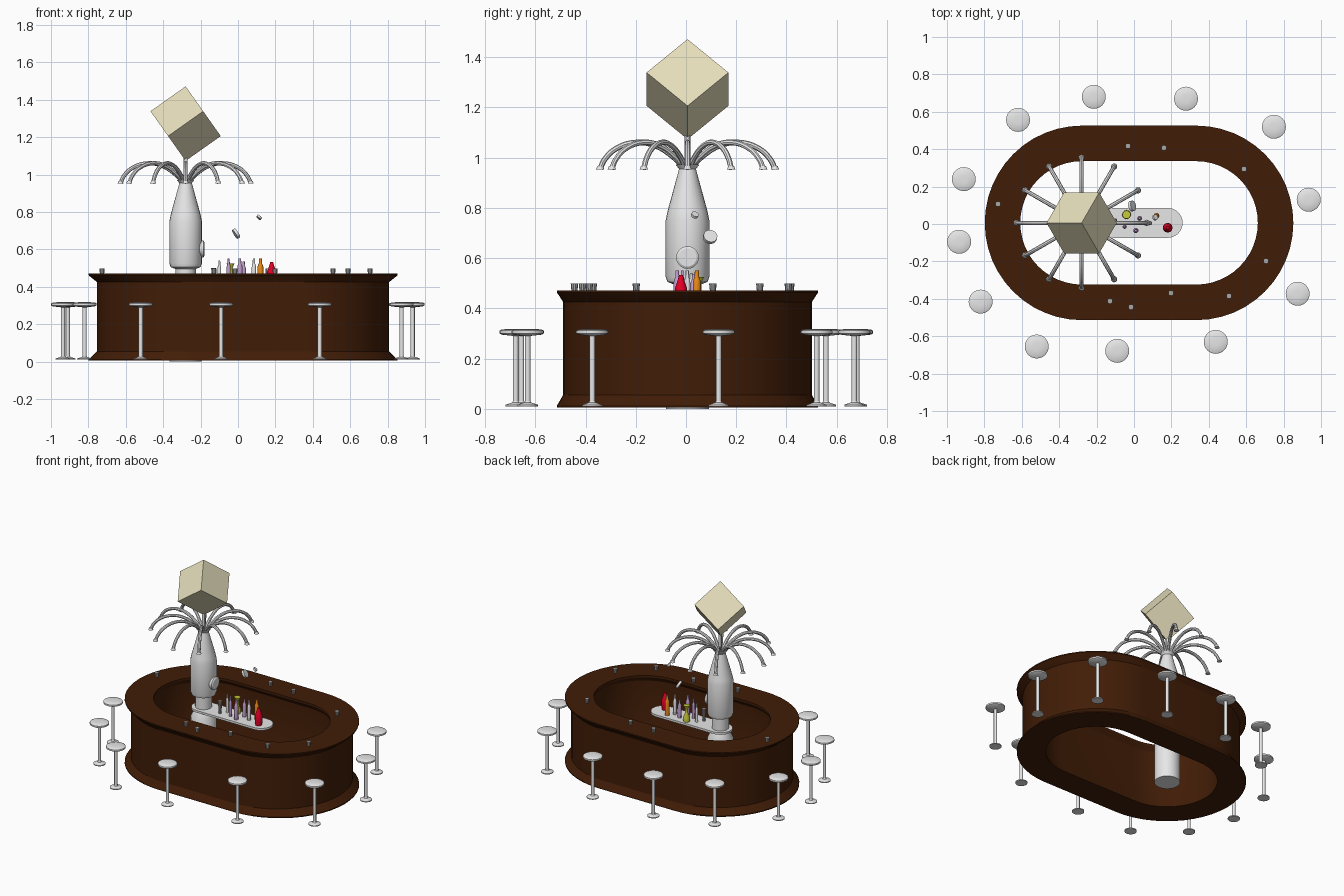
import bpy, bmesh
from math import pi, sin, cos, radians
from mathutils import Vector, Matrix

cube = bpy.data.objects.get("Cube")
if cube:
    bpy.data.objects.remove(cube, do_unlink=True)


def material(name, r, g, b):
    m = bpy.data.materials.new(name)
    m.use_nodes = True
    m.diffuse_color = (r, g, b, 1)
    m.node_tree.nodes["Principled BSDF"].inputs["Base Color"].default_value = (r, g, b, 1)
    return m


WOOD = material("dark wood", 0.053, 0.012, 0.002)
METAL = material("light metal", 0.8, 0.8, 0.8)
GLASS = material("grey glass", 0.4, 0.4, 0.41)
CREAM = material("cream", 0.79, 0.73, 0.5)
RED = material("red", 0.8, 0.0, 0.02)
ORANGE = material("orange", 0.8, 0.25, 0.01)
LIME = material("lime", 0.58, 0.6, 0.04)
LILAC = material("lilac", 0.55, 0.34, 0.62)


def finish(name, mesh, mat, smooth=True):
    mesh.materials.append(mat)
    if smooth:
        mesh.shade_smooth()
        mesh.set_sharp_from_angle(angle=radians(30))
    ob = bpy.data.objects.new(name, mesh)
    bpy.context.collection.objects.link(ob)
    return ob


def loft(name, profile, loc, mat, half=0.0, seg=16, ring=False, normal=None):
    """Sweep (radius, height) points round a circle, or an oblong if half > 0.
    A third number in a point overrides half for that row."""
    bm = bmesh.new()
    rows = []
    for r, z, *own in profile:
        h = own[0] if own else half
        row = []
        for side in (1, -1):
            for i in range(seg // 2 + (1 if half else 0)):
                a = 2 * pi * i / seg - pi / 2
                row.append(bm.verts.new((side * (h + r * cos(a)), side * r * sin(a), z)))
        rows.append(row)
    pairs = list(zip(rows, rows[1:]))
    if ring:
        pairs.append((rows[-1], rows[0]))
    else:
        bm.faces.new(rows[0][::-1])
        bm.faces.new(rows[-1])
    for lo, hi in pairs:
        for i in range(len(lo)):
            j = (i + 1) % len(lo)
            bm.faces.new((lo[i], lo[j], hi[j], hi[i]))
    bmesh.ops.recalc_face_normals(bm, faces=bm.faces)
    mesh = bpy.data.meshes.new(name)
    bm.to_mesh(mesh)
    bm.free()
    ob = finish(name, mesh, mat)
    ob.location = loc
    if normal:
        ob.rotation_euler = Vector(normal).to_track_quat("Z", "Y").to_euler()
    return ob


def tube(name, points, radius, loc, mat):
    curve = bpy.data.curves.new(name, "CURVE")
    curve.dimensions = "3D"
    curve.bevel_depth = radius
    curve.bevel_resolution = 2
    curve.resolution_u = 5
    spline = curve.splines.new("BEZIER")
    spline.bezier_points.add(len(points) - 1)
    for bp, p in zip(spline.bezier_points, points):
        bp.co = p
        bp.handle_left_type = bp.handle_right_type = "AUTO"
    temp = bpy.data.objects.new(name, curve)
    bpy.context.collection.objects.link(temp)
    bpy.context.view_layer.update()
    graph = bpy.context.evaluated_depsgraph_get()
    mesh = bpy.data.meshes.new_from_object(temp.evaluated_get(graph))
    bpy.data.objects.remove(temp)
    mesh.materials.clear()
    ob = finish(name, mesh, mat)
    ob.location = loc
    return ob


# Oblong bar counter with flared foot and top, open in the middle
counter = [(0.52, 0.005), (0.52, 0.012), (0.495, 0.055, 0.286), (0.495, 0.425, 0.286), (0.515, 0.456),
           (0.52, 0.462), (0.52, 0.47), (0.33, 0.47), (0.33, 0.456), (0.35, 0.425),
           (0.35, 0.055), (0.33, 0.012), (0.33, 0.005)]
loft("bar_counter", counter, (0.027, 0.006, 0), WOOD, half=0.305, seg=48, ring=True)

# Central tower, its foot and the bottle shelf
TX, TY = -0.28, 0.006
loft("tower_foot", [(0.085, 0), (0.085, 0.34), (0.055, 0.40)], (TX, TY, 0), METAL, seg=24)
loft("bottle_shelf", [(0.08, 0.395), (0.08, 0.41)], (-0.05, TY, 0), METAL, half=0.23, seg=32)
tower = [(0.055, 0.40), (0.055, 0.495), (0.08, 0.505), (0.087, 0.525), (0.087, 0.75),
         (0.08, 0.785), (0.036, 0.945), (0.034, 0.955), (0.047, 0.972)]
loft("tower", tower, (TX, TY, 0), METAL, seg=24)
loft("top_rod", [(0.011, 0.96), (0.011, 1.11)], (TX, TY, 0), METAL, seg=12)

# Twelve drooping spouts
arch = [(0.015, 0.96), (0.06, 1.005), (0.13, 1.048), (0.205, 1.06), (0.285, 1.035), (0.33, 0.992), (0.348, 0.955)]
for k in range(12):
    a = k * pi / 6
    d = Vector((cos(a), sin(a), 0))
    tube("spout", [(r * d.x, r * d.y, z) for r, z in arch], 0.011, (TX, TY, 0), METAL)
    loft("spout_tip", [(0.017, 0.952), (0.011, 0.966)], (TX + 0.348 * d.x, TY + 0.348 * d.y, 0), METAL, seg=10)

# Cube balanced on one corner
bm = bmesh.new()
bmesh.ops.create_cube(bm, size=0.23)
up = Vector((1, 1, 1)).rotation_difference(Vector((0, 0, 1))).to_matrix()
bmesh.ops.transform(bm, matrix=up.to_4x4(), verts=bm.verts)
corner = max((v.co for v in bm.verts if 0.02 < v.co.z < 0.1), key=lambda c: c.x)
turn = pi - corner.to_2d().angle_signed(Vector((1, 0)))
bmesh.ops.rotate(bm, verts=bm.verts, matrix=Matrix.Rotation(turn, 3, "Z"))
mesh = bpy.data.meshes.new("corner_cube")
bm.to_mesh(mesh)
bm.free()
finish("corner_cube", mesh, CREAM, smooth=False).location = (TX, TY, 1.272)

# Porthole on the tower and two discs in the air
loft("porthole", [(0.045, -0.02), (0.045, 0.01), (0.036, 0.016)], (-0.195, TY, 0.602), METAL, seg=24, normal=(1, 0, 0))
loft("floating_disc", [(0.028, -0.008), (0.028, 0.008)], (-0.01, 0.096, 0.684), METAL, normal=(0.83, 0.2, 0.5))
loft("small_floating_disc", [(0.015, -0.006), (0.015, 0.006)], (0.113, 0.035, 0.771), METAL, normal=(0.6, 0.3, 0.7))

# Stools round the counter
stools = [(-0.91, 0.24), (-0.935, -0.095), (-0.82, -0.415), (-0.52, -0.655), (-0.09, -0.678),
          (0.437, -0.63), (0.875, -0.373), (0.934, 0.13), (0.748, 0.52), (0.278, 0.67),
          (-0.215, 0.68), (-0.62, 0.557)]
stool = [(0.04, 0.01), (0.04, 0.016), (0.014, 0.025), (0.011, 0.03), (0.011, 0.29), (0.055, 0.295),
         (0.064, 0.3), (0.064, 0.311), (0.055, 0.316), (0.02, 0.318)]
for x, y in stools:
    loft("stool", stool, (x, y, 0), METAL, seg=24)

# Tumblers on the counter top
tumblers = [(-0.727, 0.107), (-0.032, 0.417), (0.16, 0.407), (0.588, 0.294), (0.706, -0.198),
            (0.508, -0.385), (0.198, -0.369), (-0.128, -0.412), (-0.016, -0.444)]
for x, y in tumblers:
    loft("tumbler", [(0.012, 0.47), (0.015, 0.498)], (x, y, 0), GLASS, seg=10)


# Bottles on the shelf
def bottle(x, y, width, top, mat):
    h = top - 0.41
    shape = [(1, 0), (1, 0.66), (0.85, 0.74), (0.55, 0.82), (0.5, 1)]
    loft("bottle", [(width * r, 0.41 + h * t) for r, t in shape], (x, y, 0), mat, seg=12)


bottle(-0.1, 0.02, 0.01, 0.54, METAL)
bottle(-0.05, -0.015, 0.011, 0.55, LILAC)
bottle(0.01, -0.035, 0.014, 0.55, LILAC)
bottle(0.03, 0.03, 0.013, 0.535, LILAC)
bottle(0.085, 0.005, 0.012, 0.55, METAL)
bottle(0.12, 0.043, 0.016, 0.55, ORANGE)
loft("red_bottle", [(0.022, 0.41), (0.026, 0.45), (0.024, 0.48), (0.012, 0.515), (0.008, 0.532)],
     (0.18, -0.02, 0), RED, seg=12)
loft("lime_bottle", [(0.022, 0.41), (0.024, 0.44), (0.01, 0.47), (0.01, 0.5), (0.022, 0.525)],
     (-0.04, 0.05, 0), LIME, seg=12)
loft("shelf_tumbler", [(0.01, 0.41), (0.014, 0.5)], (-0.13, -0.02, 0), GLASS, seg=10)
